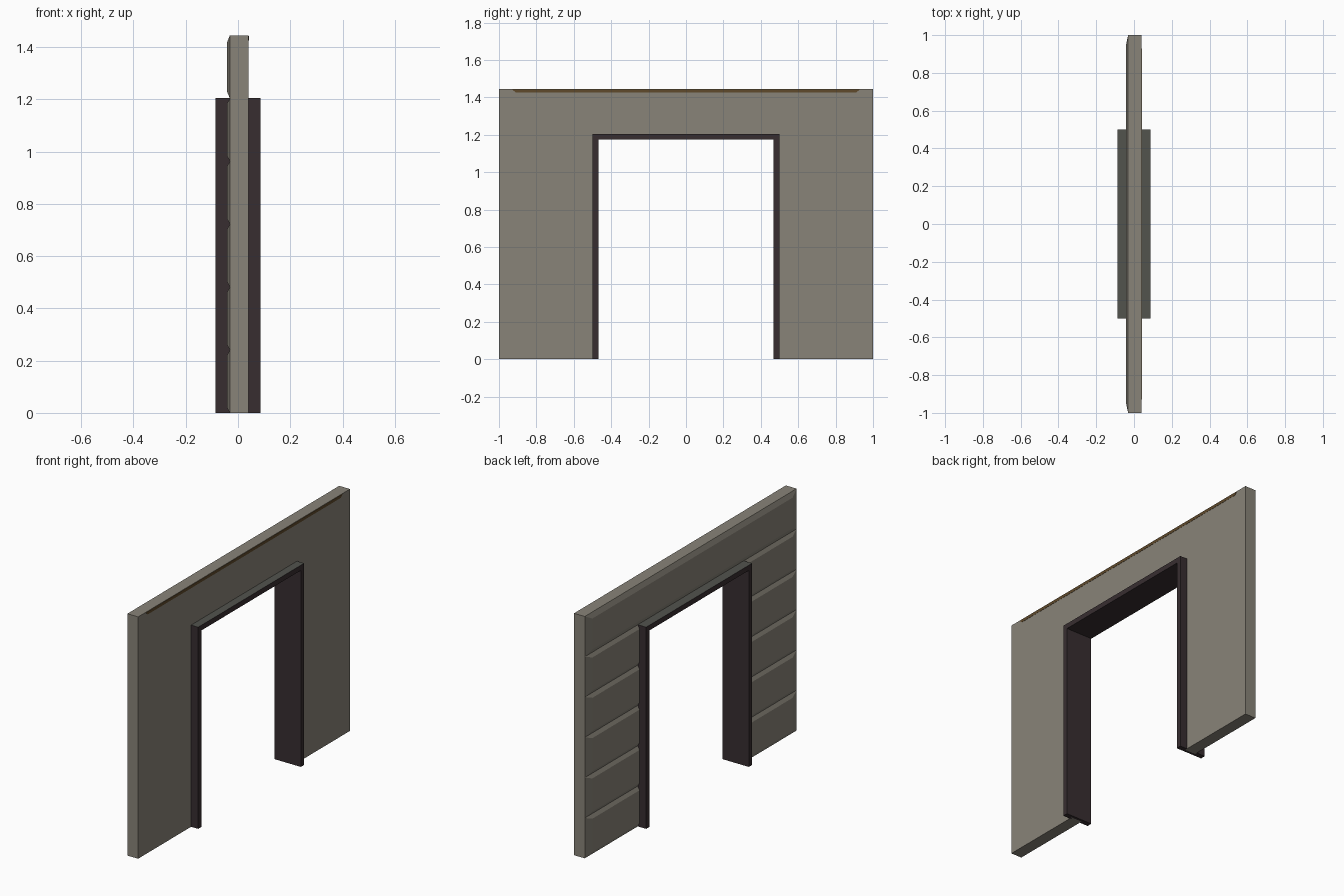
import bpy, bmesh

if "Cube" in bpy.data.objects:
    bpy.data.objects.remove(bpy.data.objects["Cube"])


def material(name, rgb):
    m = bpy.data.materials.new(name)
    m.diffuse_color = (*rgb, 1)
    m.use_nodes = True
    m.node_tree.nodes["Principled BSDF"].inputs["Base Color"].default_value = m.diffuse_color
    return m


STONE = material("warm_grey", (0.25, 0.23, 0.19))
DARK = material("dark_frame", (0.039, 0.027, 0.03))
CAP = material("grey_frame_top", (0.085, 0.087, 0.076))
BROWN = material("brown_trim", (0.115, 0.068, 0.024))


def prism(name, profile, x0, x1, mat):
    """Extrude a (y, z) outline from x0 to x1."""
    bm = bmesh.new()
    face = bm.faces.new([bm.verts.new((x0, y, z)) for y, z in profile])
    ext = bmesh.ops.extrude_face_region(bm, geom=[face])
    moved = [v for v in ext["geom"] if isinstance(v, bmesh.types.BMVert)]
    bmesh.ops.translate(bm, verts=moved, vec=(x1 - x0, 0, 0))
    return finish(name, bm, mat)


def finish(name, bm, mat):
    bmesh.ops.recalc_face_normals(bm, faces=bm.faces[:])
    me = bpy.data.meshes.new(name)
    bm.to_mesh(me)
    bm.free()
    me.materials.append(mat)
    ob = bpy.data.objects.new(name, me)
    bpy.context.collection.objects.link(ob)
    return ob


def arch(w_out, h_out, w_in, h_in):
    return [(-w_out, 0), (-w_out, h_out), (w_out, h_out), (w_out, 0),
            (w_in, 0), (w_in, h_in), (-w_in, h_in), (-w_in, 0)]


def plank(name, y0, y1, z0, z1, in0, in1, low, high):
    """Raised panel with sloping borders on the -x side of the wall."""
    bm = bmesh.new()
    base = [bm.verts.new((-0.031, y, z))
            for y, z in ((y0, z0), (y1, z0), (y1, z1), (y0, z1))]
    face = [bm.verts.new((-0.043, y, z))
            for y, z in ((y0 + in0, z0 + low), (y1 - in1, z0 + low),
                         (y1 - in1, z1 - high), (y0 + in0, z1 - high))]
    bm.faces.new(face)
    for i in range(4):
        j = (i + 1) % 4
        bm.faces.new((base[i], base[j], face[j], face[i]))
    bm.faces.new(base[::-1])
    finish(name, bm, STONE)


# Wall slab with doorway
H = 1.445
prism("wall", arch(1, H, 0.485, 1.19), -0.031, 0.04, STONE)

# Six rows of planks, split by the doorway except the top row
STEP = H / 6
END = 0.055
for i in range(5):
    z = i * STEP
    plank(f"plank_left_{i}", -1, -0.485, z, z + STEP, END, 0, 0.022, 0.022)
    plank(f"plank_right_{i}", 0.485, 1, z, z + STEP, 0, END, 0.022, 0.022)
plank("plank_top", -1, 1, 5 * STEP, H, END, END, 0.028, 0.03)

# Door frame, with a lighter top face
frame = prism("door_frame", arch(0.5, 1.205, 0.469, 1.174), -0.087, 0.087, DARK)
frame.data.materials.append(CAP)
for p in frame.data.polygons:
    if p.normal.z > 0.9 and p.center.z > 1.2:
        p.material_index = 1

# Thin brown trim along the top of the flat side
prism("brown_trim_strip",
      [(-0.93, 1.443), (0.93, 1.443), (0.91, 1.426), (-0.91, 1.426)],
      0.039, 0.0412, BROWN)
